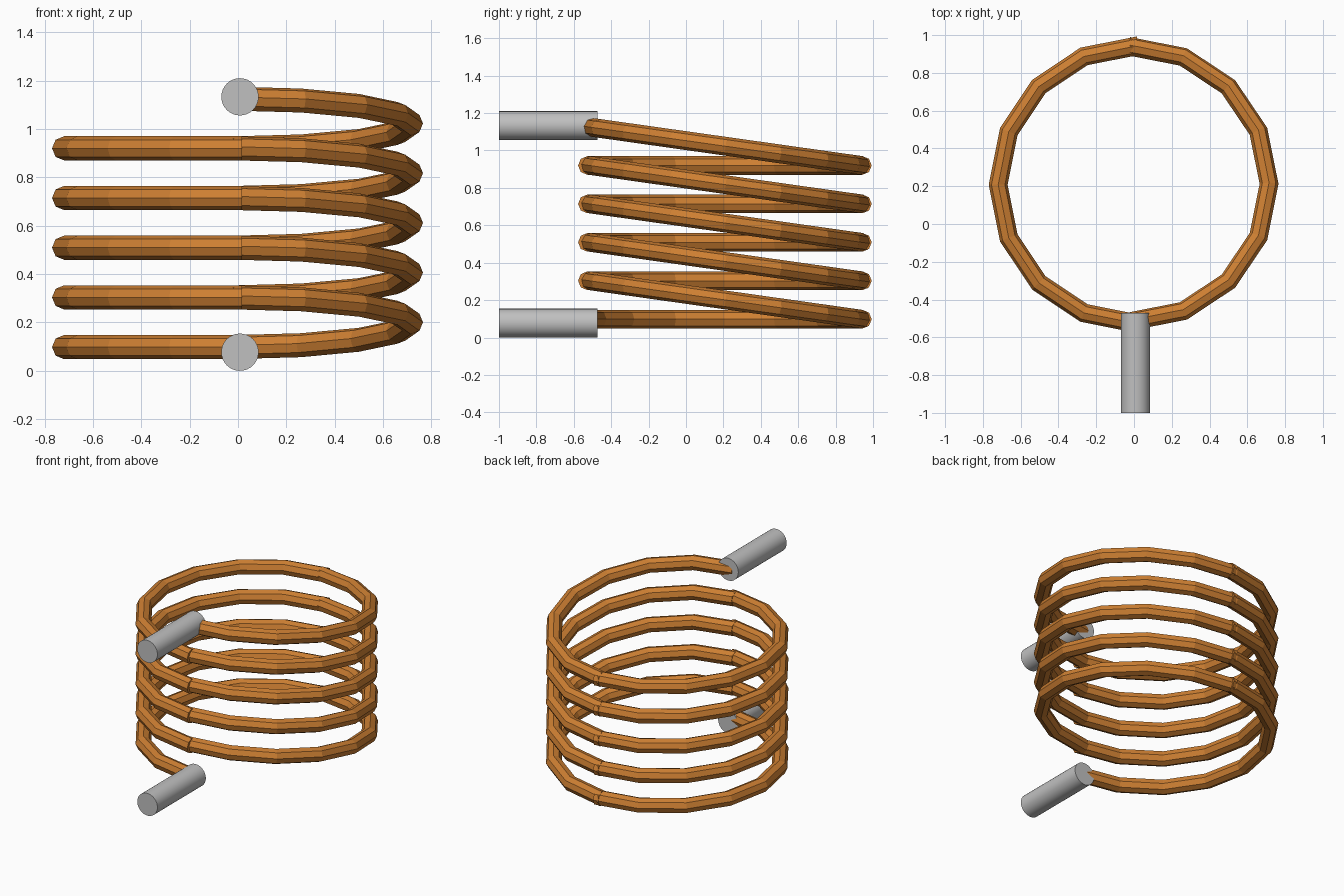
import bpy, bmesh, math
from mathutils import Matrix, Vector

if "Cube" in bpy.data.objects:
    bpy.data.objects.remove(bpy.data.objects["Cube"], do_unlink=True)

COIL_R, WIRE_R = 0.735, 0.05      # coil and wire radius
CENTRE_Y = 0.208
BASE_Z, PITCH, TURNS = 0.098, 0.2055, 5
SIDES, STEPS = 8, 8


def make_material(name, color):
    mat = bpy.data.materials.new(name)
    mat.use_nodes = True
    mat.diffuse_color = color
    mat.node_tree.nodes["Principled BSDF"].inputs["Base Color"].default_value = color
    return mat


copper = make_material("copper", (0.610, 0.212, 0.032, 1))
steel = make_material("light_grey_metal", (0.527, 0.527, 0.527, 1))


def finish(name, bm, mat):
    bmesh.ops.recalc_face_normals(bm, faces=bm.faces)
    mesh = bpy.data.meshes.new(name)
    bm.to_mesh(mesh)
    bm.free()
    mesh.materials.append(mat)
    obj = bpy.data.objects.new(name, mesh)
    bpy.context.collection.objects.link(obj)
    return obj


def half_loop(name, side, location, tilt=0.0):
    """Capped half ring of wire on the +x or -x side, tilted about the x axis."""
    bm = bmesh.new()
    rings = []
    for i in range(STEPS + 1):
        a = math.pi * i / STEPS
        out = Vector((side * math.sin(a), -math.cos(a), 0))
        ring = []
        for j in range(SIDES):
            b = 2 * math.pi * j / SIDES
            p = out * (COIL_R + WIRE_R * math.cos(b))
            p.z = WIRE_R * math.sin(b)
            ring.append(bm.verts.new(p))
        rings.append(ring)
    for r0, r1 in zip(rings, rings[1:]):
        for j in range(SIDES):
            k = (j + 1) % SIDES
            bm.faces.new((r0[j], r0[k], r1[k], r1[j]))
    bm.faces.new(rings[0])
    bm.faces.new(rings[-1])
    obj = finish(name, bm, copper)
    obj.rotation_euler.x = tilt
    obj.location = location


# Coil: level half loops on the right, rising half loops on the left
tilt = -math.asin(PITCH / (2 * COIL_R))
for n in range(TURNS):
    z = BASE_Z + n * PITCH
    half_loop(f"level_half_loop_{n + 1}", -1, (0.016, CENTRE_Y, z))
    half_loop(f"rising_half_loop_{n + 1}", 1, (-0.02, CENTRE_Y + 0.004, z + PITCH / 2), tilt)

# Terminal rods at both wire ends
ROD_BACK, ROD_FRONT = -0.472, -1.0
for name, z in (("lower_terminal_rod", 0.077), ("upper_terminal_rod", 1.133)):
    bm = bmesh.new()
    bmesh.ops.create_cone(bm, cap_ends=True, segments=32, radius1=0.077, radius2=0.077,
                          depth=ROD_BACK - ROD_FRONT,
                          matrix=Matrix.Rotation(math.pi / 2, 4, 'X'))
    rod = finish(name, bm, steel)
    rod.location = (0.008, (ROD_BACK + ROD_FRONT) / 2, z)
    bpy.ops.object.select_all(action='DESELECT')
    rod.select_set(True)
    bpy.context.view_layer.objects.active = rod
    bpy.ops.object.shade_smooth_by_angle(angle=math.radians(30))
